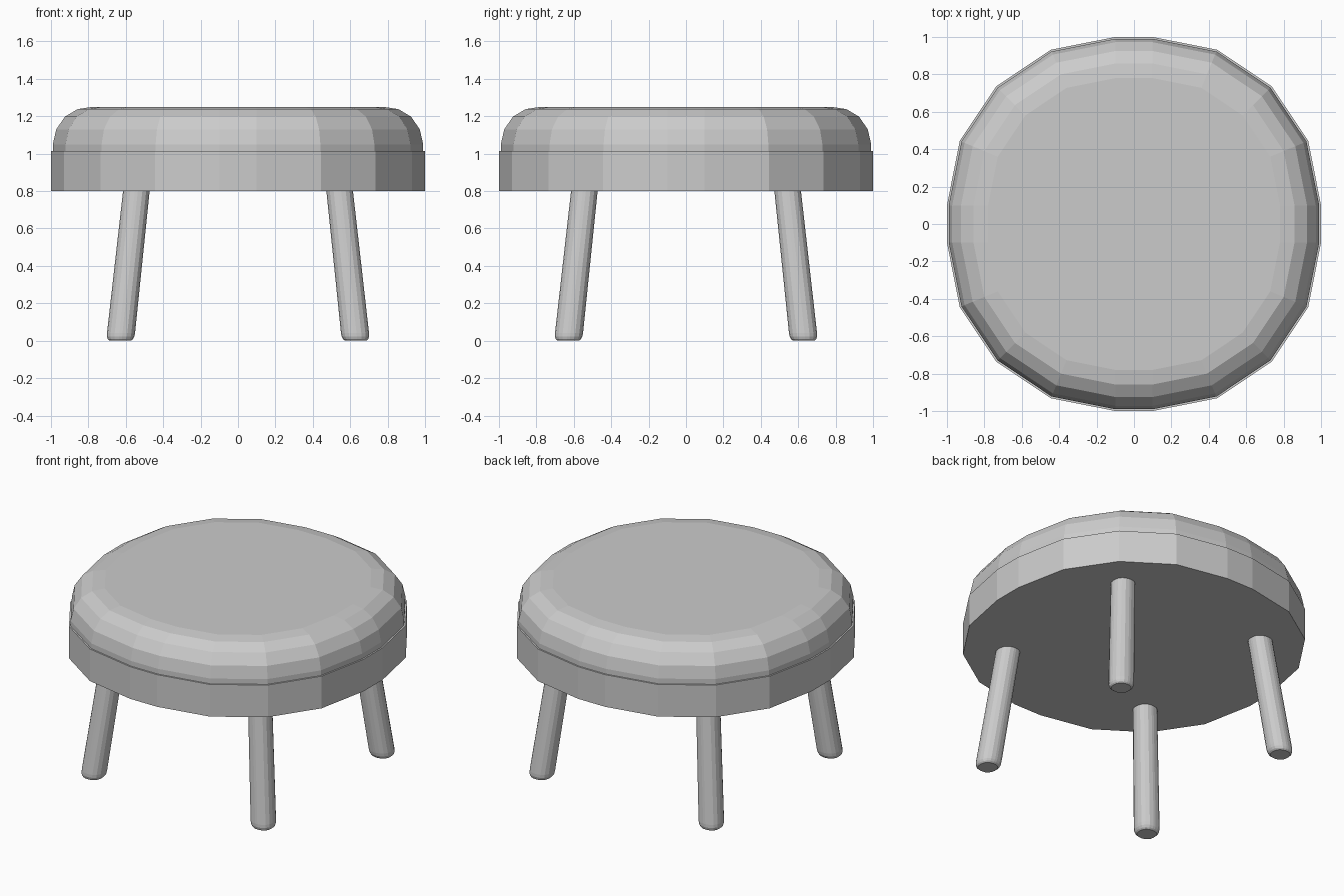
import bpy, bmesh
from math import sin, cos, pi

if "Cube" in bpy.data.objects:
    bpy.data.objects.remove(bpy.data.objects["Cube"], do_unlink=True)

grey = bpy.data.materials.new("plain grey")
grey.use_nodes = True
grey.diffuse_color = (0.6, 0.6, 0.6, 1)
grey.node_tree.nodes["Principled BSDF"].inputs["Base Color"].default_value = grey.diffuse_color


def outline(half, flat, segments=4):
    """Square of the given half width, its corners rounded until short flats remain."""
    points = []
    for quarter in range(4):
        turn = quarter * pi / 2
        for i in range(segments + 1):
            a = i * pi / 2 / segments
            x = flat + (half - flat) * cos(a)
            y = flat + (half - flat) * sin(a)
            points.append((x * cos(turn) - y * sin(turn), x * sin(turn) + y * cos(turn)))
    return points


def loft(name, rings, flat):
    """Capped solid through rings of (half width, height, centre x, centre y)."""
    bm = bmesh.new()
    loops = []
    for half, z, cx, cy in rings:
        loops.append([bm.verts.new((cx + x, cy + y, z)) for x, y in outline(half, flat)])
    for low, high in zip(loops, loops[1:]):
        for i in range(len(low)):
            j = (i + 1) % len(low)
            bm.faces.new((low[i], low[j], high[j], high[i]))
    bm.faces.new(loops[0][::-1])
    bm.faces.new(loops[-1])
    bmesh.ops.recalc_face_normals(bm, faces=bm.faces)
    mesh = bpy.data.meshes.new(name)
    bm.to_mesh(mesh)
    bm.free()
    mesh.materials.append(grey)
    obj = bpy.data.objects.new(name, mesh)
    bpy.context.collection.objects.link(obj)
    return obj


# Seat base and padded cushion
loft("seat_base", [(1, 0.8, 0, 0), (1, 1.015, 0, 0)], 0.1)
cushion = [(0.99, 1.0), (0.99, 1.05), (0.972, 1.13), (0.925, 1.198), (0.858, 1.238), (0.78, 1.25)]
loft("cushion", [(half, z, 0, 0) for half, z in cushion], 0.1)

# Four splayed legs with rounded feet
leg = [(0.058, 0.0), (0.067, 0.008), (0.073, 0.022), (0.075, 0.042), (0.071, 0.82)]
for depth, sy in (("front", -1), ("back", 1)):
    for side, sx in (("left", 1), ("right", -1)):
        rings = []
        for half, z in leg:
            centre = 0.63 - 0.108 * z
            rings.append((half, z, sx * centre, sy * centre))
        loft(f"{depth}_{side}_leg", rings, 0.008)
